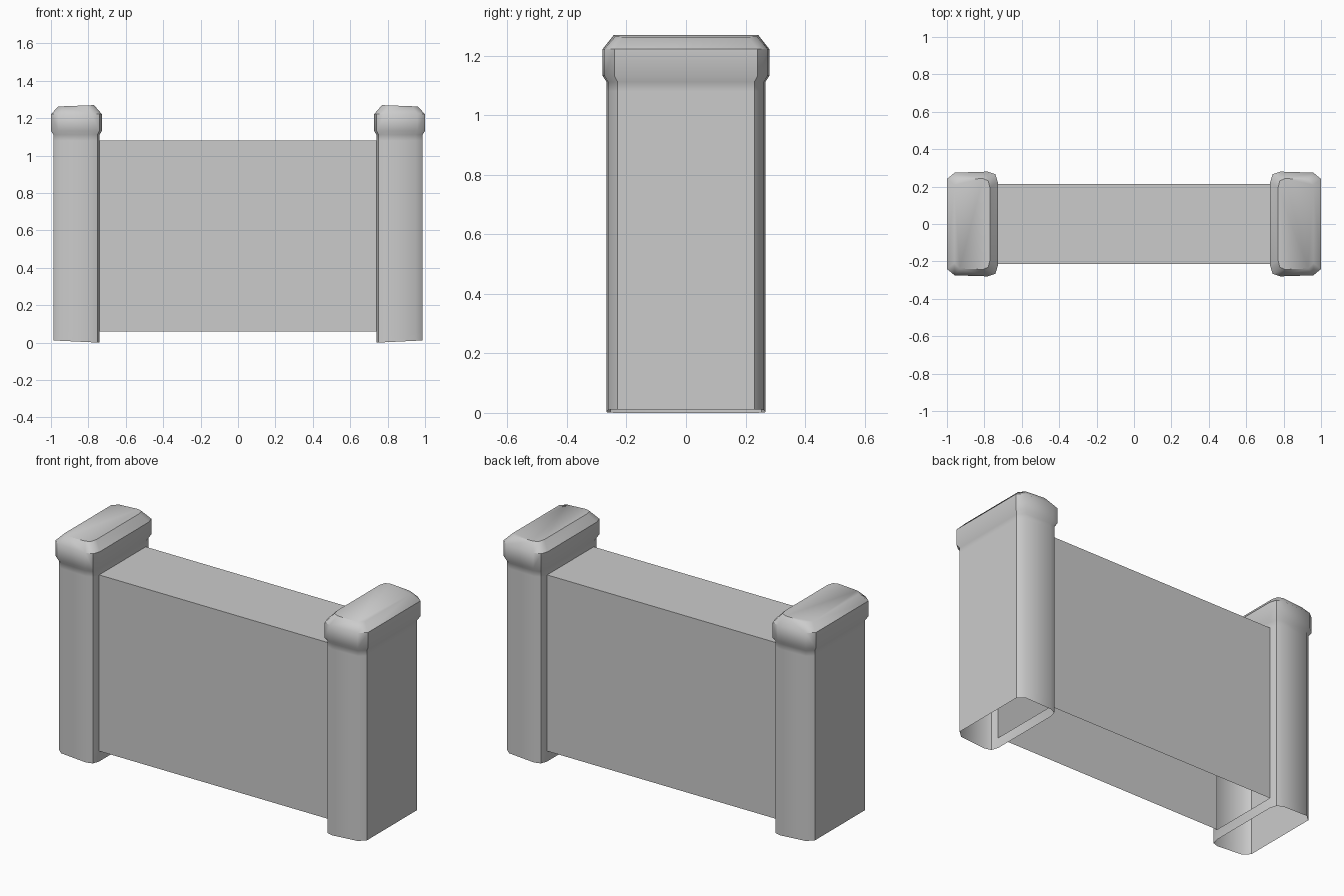
import bpy, bmesh

if "Cube" in bpy.data.objects:
    bpy.data.objects.remove(bpy.data.objects["Cube"])

# Half outline of a post: (0 inner .. 1 outer, fraction of half depth)
HALF = [(0, 0.8), (0.05, 0.95), (0.2, 1), (0.85, 0.98), (1, 0.86)]
OUTLINE = HALF + [(u, -v) for u, v in reversed(HALF)]
WALL_X, WALL_Y, WALL_LOW, WALL_TOP = 0.74, 0.213, 0.06, 1.08

# Post levels: z at inner side, z at outer side, inner x, outer x, half depth
LEVELS = [
    (0.0, 0.012, 0.74, 0.987, 0.267),
    (WALL_LOW, WALL_LOW, 0.74, 0.987, 0.267),
    (WALL_TOP, WALL_TOP, 0.74, 0.987, 0.267),
    (1.112, 1.112, 0.74, 0.987, 0.267),
    (1.132, 1.132, 0.728, 1.0, 0.28),
    (1.222, 1.222, 0.728, 1.0, 0.28),
    (1.27, 1.263, 0.77, 0.96, 0.243),
]


def finish(name, bm):
    mesh = bpy.data.meshes.new(name)
    bm.to_mesh(mesh)
    bm.free()
    obj = bpy.data.objects.new(name, mesh)
    bpy.context.collection.objects.link(obj)
    return obj


# End posts with flared caps: hollow, open below and where the wall joins
bm = bmesh.new()
rings = []
for z_in, z_out, x_in, x_out, depth in LEVELS:
    rings.append([bm.verts.new((x_in + (x_out - x_in) * u, depth * v,
                                z_in + (z_out - z_in) * u)) for u, v in OUTLINE])
n = len(OUTLINE)
for level, (a, b) in enumerate(zip(rings, rings[1:])):
    for i in range(n):
        if level == 1 and i == n - 1:
            continue  # opening towards the wall
        j = (i + 1) % n
        bm.faces.new((a[j], a[i], b[i], b[j]))
bm.faces.new(list(reversed(rings[-1])))
posts = finish("end_posts", bm)
bpy.context.view_layer.objects.active = posts
posts.select_set(True)
bpy.ops.object.shade_smooth_by_angle(angle=0.7)
mirror = posts.modifiers.new("opposite_post", 'MIRROR')
mirror.use_clip = False

# Wall: front, top and back panels, open at the bottom and ends
bm = bmesh.new()
profile = [(-WALL_Y, WALL_LOW), (-WALL_Y, WALL_TOP), (WALL_Y, WALL_TOP), (WALL_Y, WALL_LOW)]
left, right = [[bm.verts.new((x, y, z)) for y, z in profile] for x in (-WALL_X, WALL_X)]
for i in range(3):
    bm.faces.new((left[i], right[i], right[i + 1], left[i + 1]))
finish("wall_panels", bm)
